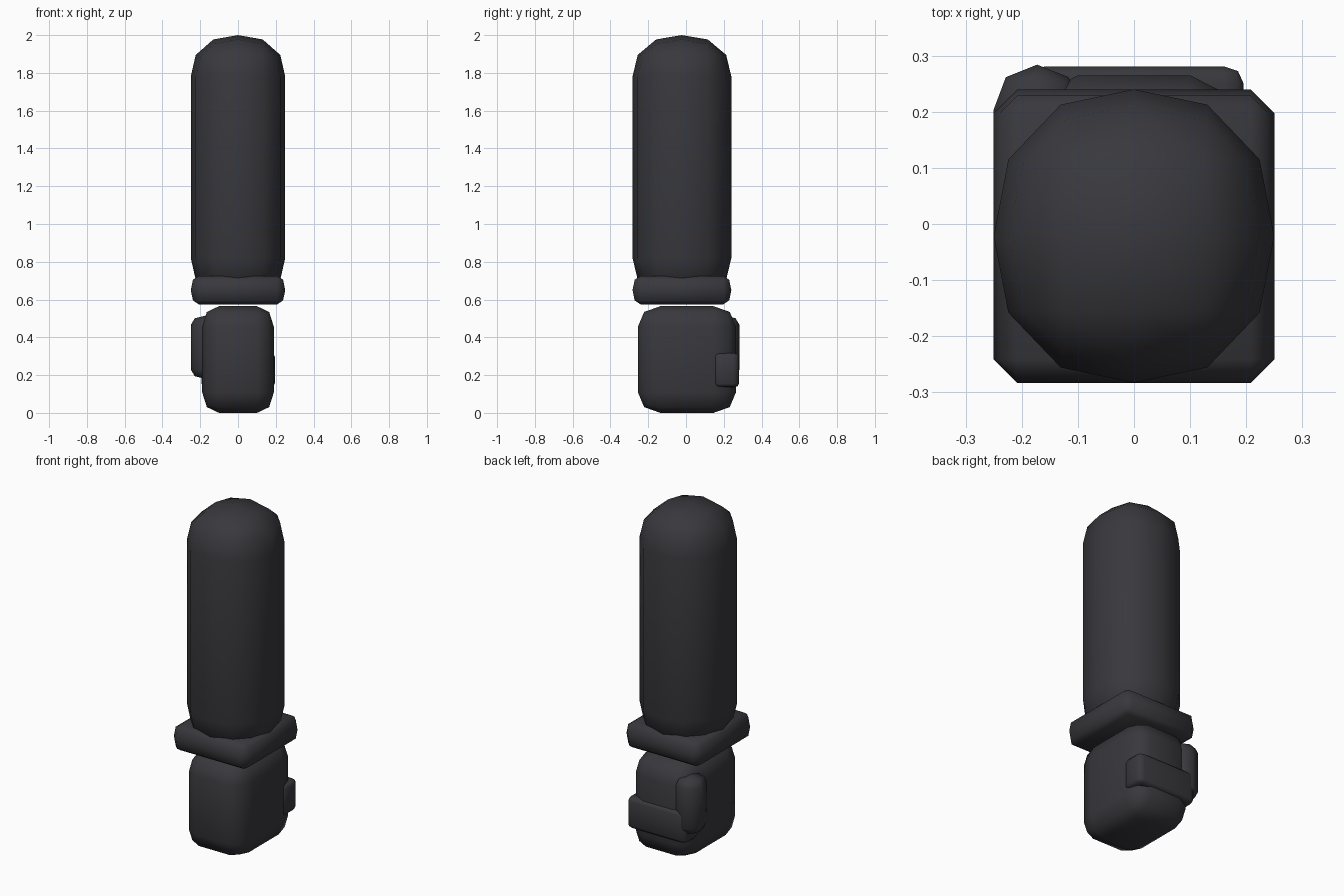
import bpy, bmesh
from mathutils import Vector

if "Cube" in bpy.data.objects:
    bpy.data.objects.remove(bpy.data.objects["Cube"])

# one dark charcoal colour for everything
charcoal = bpy.data.materials.new("charcoal")
charcoal.diffuse_color = (0.040, 0.040, 0.047, 1)
charcoal.use_nodes = True
charcoal.node_tree.nodes["Principled BSDF"].inputs["Base Color"].default_value = charcoal.diffuse_color


def finish(name, bm):
    bmesh.ops.recalc_face_normals(bm, faces=bm.faces)
    for f in bm.faces:
        f.smooth = True
    mesh = bpy.data.meshes.new(name)
    bm.to_mesh(mesh)
    bm.free()
    mesh.materials.append(charcoal)
    obj = bpy.data.objects.new(name, mesh)
    bpy.context.collection.objects.link(obj)
    return obj


def rounded_box(name, lo, hi, radii, segments, profile=0.52):
    """Box from corner lo to hi, edges rounded with a separate radius per axis."""
    lo, hi = Vector(lo), Vector(hi)
    bm = bmesh.new()
    bmesh.ops.create_cube(bm, size=1)
    for v in bm.verts:
        v.co = Vector([v.co[i] * (hi[i] - lo[i]) / radii[i] for i in range(3)])
    bmesh.ops.bevel(bm, geom=bm.edges[:], offset=0.998, offset_type='OFFSET',
                    segments=segments, profile=profile, affect='EDGES')
    bmesh.ops.remove_doubles(bm, verts=bm.verts, dist=0.012)
    mid = (lo + hi) / 2
    for v in bm.verts:
        v.co = Vector([v.co[i] * radii[i] + mid[i] for i in range(3)])
    return finish(name, bm)


def cuff(name, half_x, half_y, mid_y, z0, z1, r):
    """Rectangular band with chamfered corners and a bulging edge."""
    bm = bmesh.new()
    hx, hy = half_x - r, half_y - r
    zc, hz = (z0 + z1) / 2, (z1 - z0) / 2
    rings = []
    for d, t in ((0, -1), (0.73, -0.73), (1, 0), (0.73, 0.73), (0, 1)):
        d *= r
        pts = [(hx + d, -hy), (hx + d, hy), (hx, hy + d), (-hx, hy + d),
               (-hx - d, hy), (-hx - d, -hy), (-hx, -hy - d), (hx, -hy - d)]
        rings.append([bm.verts.new((x, y + mid_y, zc + t * hz)) for x, y in pts])
    for a, b in zip(rings, rings[1:]):
        for i in range(8):
            j = (i + 1) % 8
            bm.faces.new((a[i], a[j], b[j], b[i]))
    bm.faces.new(rings[0][::-1])
    bm.faces.new(rings[-1])
    bmesh.ops.remove_doubles(bm, verts=bm.verts, dist=0.0005)
    return finish(name, bm)


# sleeve: fully rounded capsule-like box
rounded_box("sleeve", (-0.25, -0.283, 0.60), (0.25, 0.24, 2.0),
            (0.25, 0.2615, 0.22), 3, 0.547)

# cuff at the wrist
cuff("cuff", 0.25, 0.2615, -0.0215, 0.575, 0.725, 0.042)

# fist, finger bar across the back and thumb
rounded_box("fist", (-0.19, -0.255, 0.0), (0.19, 0.265, 0.565),
            (0.09, 0.12, 0.11), 2)
rounded_box("finger_bar", (-0.193, 0.143, 0.135), (0.195, 0.281, 0.318),
            (0.035, 0.03, 0.02), 2)
rounded_box("thumb", (-0.25, 0.11, 0.18), (-0.095, 0.284, 0.515),
            (0.0775, 0.08, 0.05), 2)
